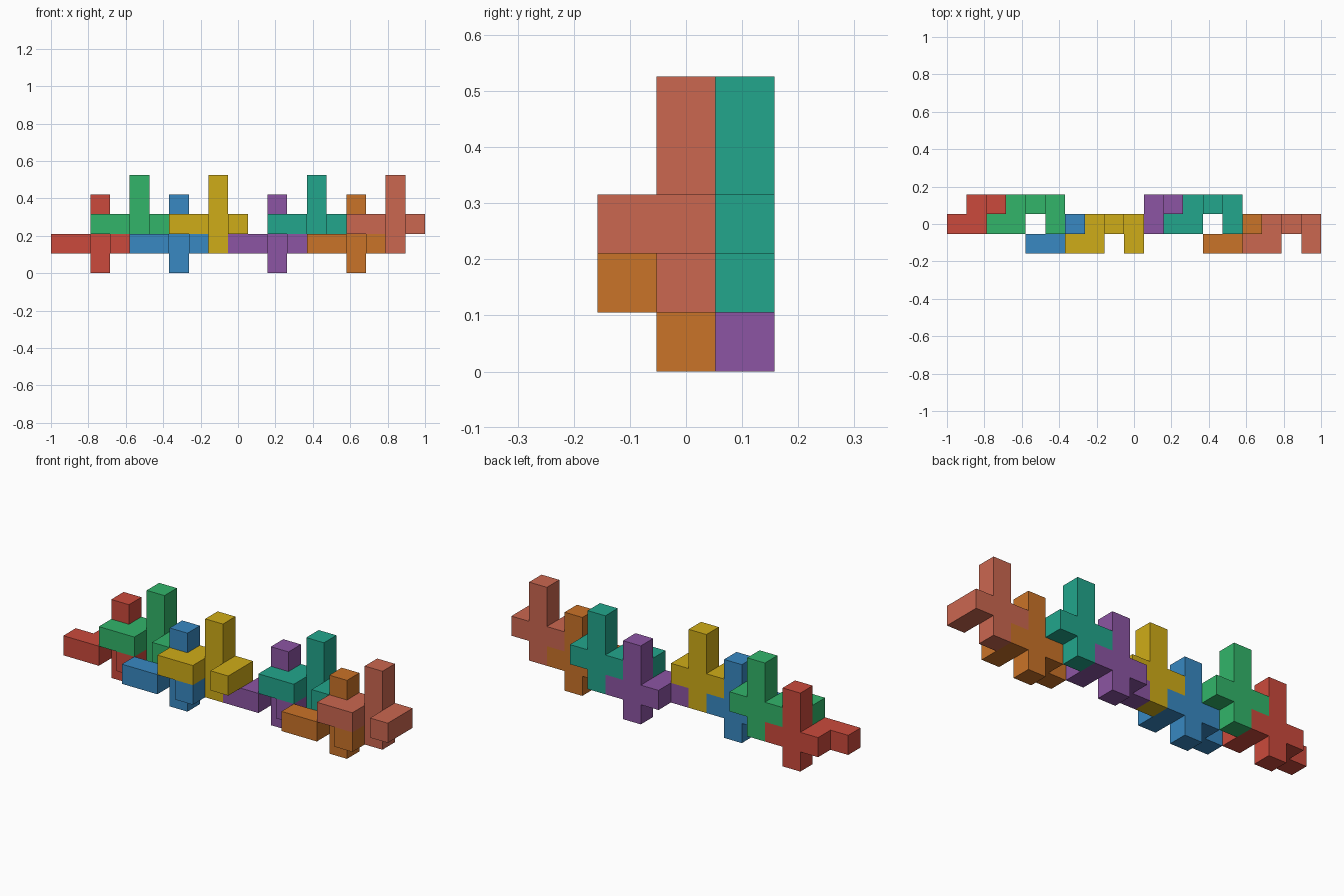
import bpy, bmesh
from mathutils import Vector

if "Cube" in bpy.data.objects:
    bpy.data.objects.remove(bpy.data.objects["Cube"])

U = 2 / 19                      # edge length of one cube cell
ORIGIN = Vector((-1, -1.5 * U, 0))


def material(name, hex_code):
    """Flat colour, converted from sRGB to linear."""
    rgb = [int(hex_code[i:i + 2], 16) / 255 for i in (0, 2, 4)]
    mat = bpy.data.materials.new(name)
    mat.diffuse_color = [((c + 0.055) / 1.055) ** 2.4 for c in rgb] + [1]
    mat.use_nodes = True
    mat.node_tree.nodes["Principled BSDF"].inputs["Base Color"].default_value = mat.diffuse_color
    return mat


def piece_cells(col, plane, base):
    """Cells of one piece: a 4-high post, two side arms and three front cells."""
    arm = base + 1
    cells = {(col, plane, base + k) for k in range(4)}
    cells |= {(col + d, plane, arm) for d in (-1, 1)}
    cells |= {(col + d, plane - 1, arm) for d in (-2, -1, 1)}
    return cells


def build_piece(name, hex_code, cells):
    """Make the outer skin of a group of cells and merge coplanar faces."""
    bm = bmesh.new()
    for cell in sorted(cells):
        for axis in range(3):
            for side in (0, 1):
                step = Vector((0, 0, 0))
                step[axis] = 2 * side - 1
                if tuple(int(a + b) for a, b in zip(cell, step)) in cells:
                    continue
                corners = []
                for s, t in ((0, 0), (1, 0), (1, 1), (0, 1)):
                    p = Vector(cell)
                    p[axis] += side
                    p[(axis + 1) % 3] += s
                    p[(axis + 2) % 3] += t
                    corners.append(bm.verts.new(ORIGIN + p * U))
                bm.faces.new(corners if side else corners[::-1])
    bmesh.ops.remove_doubles(bm, verts=bm.verts, dist=1e-4)
    bmesh.ops.dissolve_limit(bm, angle_limit=0.01, verts=bm.verts, edges=bm.edges)
    bmesh.ops.recalc_face_normals(bm, faces=bm.faces)
    mesh = bpy.data.meshes.new(name)
    bm.to_mesh(mesh)
    bm.free()
    mesh.materials.append(material(name + "_paint", hex_code))
    bpy.context.collection.objects.link(bpy.data.objects.new(name, mesh))


# name, colour, post column, post depth row, bottom level
PIECES = [
    ("red_piece", "CB4A3C", 2, 2, 0),
    ("green_piece", "32B56A", 4, 2, 1),
    ("blue_piece", "3889C2", 6, 1, 0),
    ("yellow_piece", "CFAC18", 8, 1, 1),
    ("purple_piece", "8C55A3", 11, 2, 0),
    ("teal_piece", "22A68C", 13, 2, 1),
    ("orange_piece", "CA7328", 15, 1, 0),
    ("coral_piece", "CB6750", 17, 1, 1),
]
for name, colour, col, plane, base in PIECES:
    build_piece(name, colour, piece_cells(col, plane, base))
